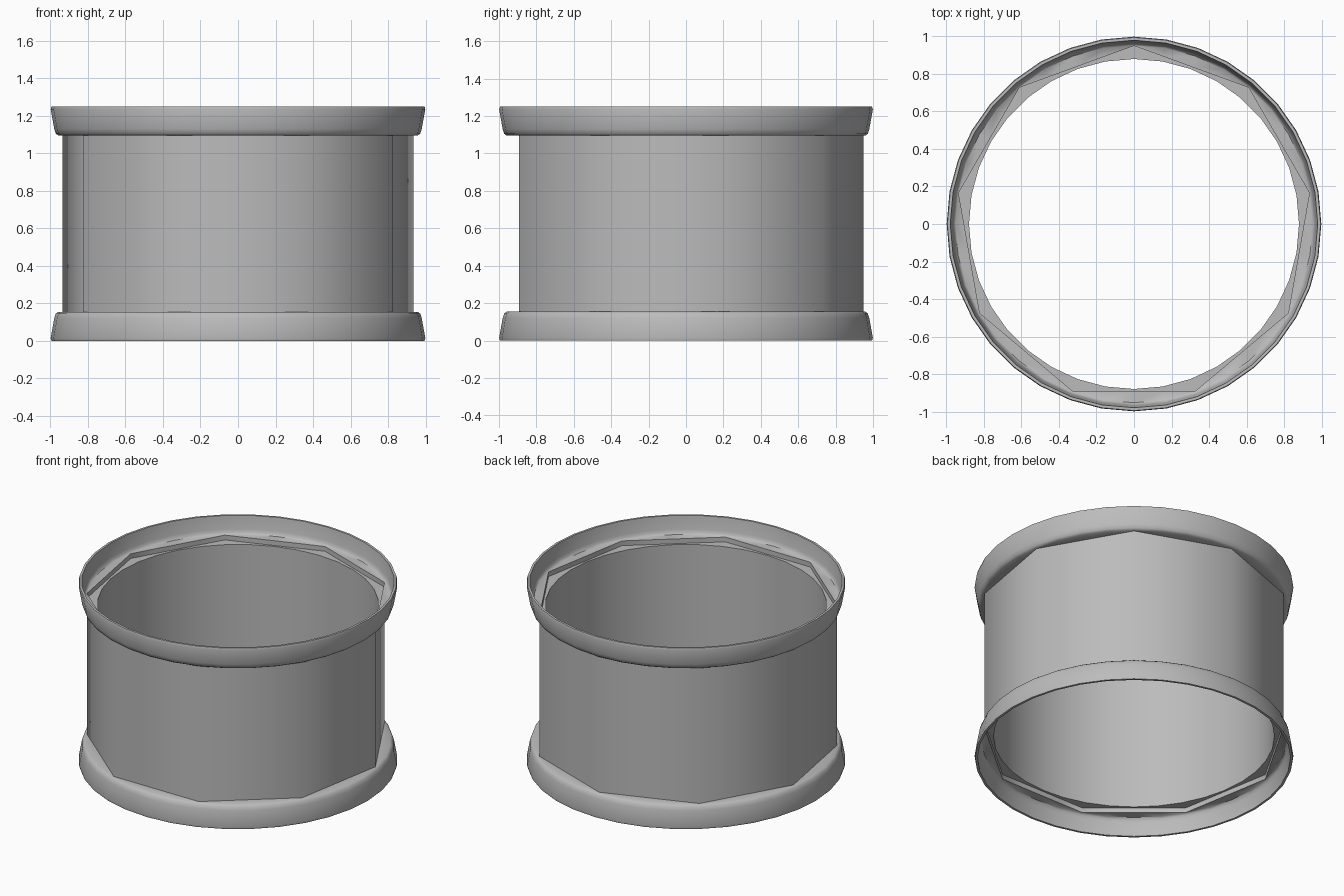
import bpy, bmesh
from math import radians, cos, sin

cube = bpy.data.objects.get("Cube")
if cube:
    bpy.data.objects.remove(cube)

HEIGHT = 1.25
SEGMENTS = 36
SIDES = 9
STEP = 360 / SIDES
CORNER = 0.95      # corner radius of the nine-sided body
BORE = 0.88        # radius of the round bore
FLOOR = 1.095      # height where the body meets the upper rim

metal = bpy.data.materials.new("grey metal")
metal.use_nodes = True
grey = (0.5, 0.5, 0.5, 1)
metal.diffuse_color = grey
metal.node_tree.nodes["Principled BSDF"].inputs["Base Color"].default_value = grey


def nonagon_radius(angle):
    """Distance to the nine-sided outline, with one corner at the back."""
    offset = (angle - 90) % STEP - STEP / 2
    return CORNER * cos(radians(STEP / 2)) / cos(radians(offset))


def ring(bm, count, radius, z):
    verts = []
    for i in range(count):
        a = 90 + i * 360 / count
        r = nonagon_radius(a) if radius is None else radius
        verts.append(bm.verts.new((r * cos(radians(a)), r * sin(radians(a)), z)))
    return verts


def bridge(bm, a, b):
    """Join two rings; the second may hold a multiple of the first's points."""
    n, k = len(a), len(b) // len(a)
    for i in range(n):
        inner = [b[(i * k + j) % len(b)] for j in range(k, -1, -1)]
        bm.faces.new([a[i], a[(i + 1) % n]] + inner)


def finish(bm, name):
    bmesh.ops.recalc_face_normals(bm, faces=bm.faces)
    mesh = bpy.data.meshes.new(name)
    bm.to_mesh(mesh)
    bm.free()
    mesh.materials.append(metal)
    obj = bpy.data.objects.new(name, mesh)
    bpy.context.collection.objects.link(obj)
    bpy.ops.object.select_all(action='DESELECT')
    obj.select_set(True)
    bpy.context.view_layer.objects.active = obj
    bpy.ops.object.shade_smooth_by_angle(angle=radians(45))


# Body: nine-sided outside, round bore inside
bm = bmesh.new()
outer = [ring(bm, SIDES, None, z) for z in (HEIGHT - FLOOR, FLOOR)]
inner = [ring(bm, SEGMENTS, BORE, z) for z in (HEIGHT - FLOOR, FLOOR)]
bridge(bm, *outer)
bridge(bm, *inner)
for edge, bore in zip(outer, inner):
    bridge(bm, edge, bore)
finish(bm, "body")

# Rims: thin flared dishes with a nine-sided opening (None = that outline)
profile = [(None, FLOOR), (0.958, FLOOR), (0.972, 1.105), (0.98, 1.13),
           (0.999, 1.235), (0.995, 1.25), (0.98, 1.25), (0.978, 1.235),
           (0.968, 1.16), (0.962, 1.14), (0.953, 1.13), (None, 1.128)]
for name, flip in (("upper_rim", False), ("lower_rim", True)):
    bm = bmesh.new()
    rings = [ring(bm, SEGMENTS, r, HEIGHT - z if flip else z) for r, z in profile]
    for a, b in zip(rings, rings[1:] + rings[:1]):
        bridge(bm, a, b)
    finish(bm, name)
